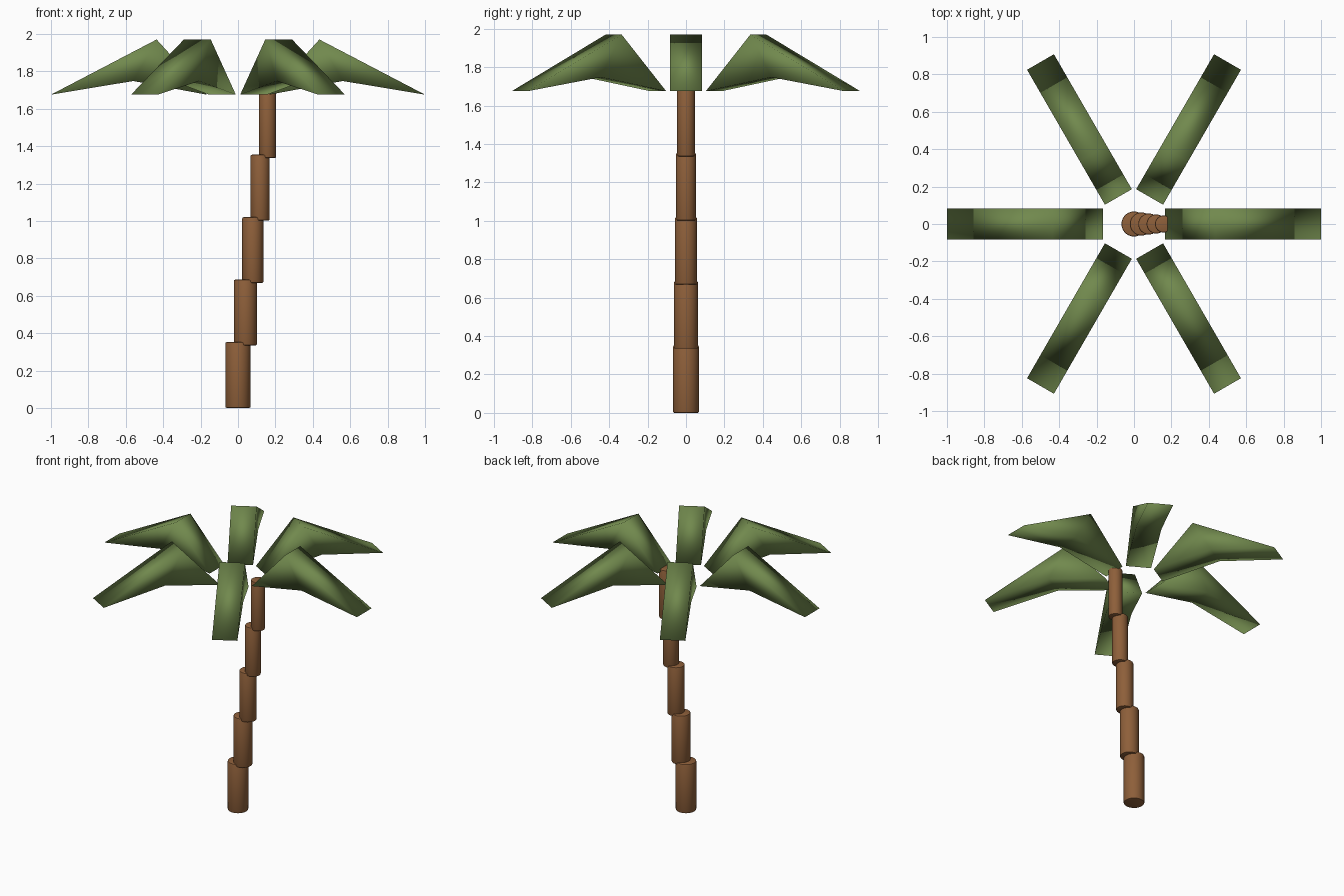
import bpy, bmesh, math
from mathutils import Matrix

if "Cube" in bpy.data.objects:
    bpy.data.objects.remove(bpy.data.objects["Cube"])


def material(name, rgb):
    m = bpy.data.materials.new(name)
    m.diffuse_color = (*rgb, 1)
    m.use_nodes = True
    m.node_tree.nodes["Principled BSDF"].inputs["Base Color"].default_value = m.diffuse_color
    return m


bark = material("brown bark", (0.27, 0.115, 0.042))
green = material("leaf green", (0.165, 0.25, 0.075))


def add_object(name, bm, mat):
    bmesh.ops.recalc_face_normals(bm, faces=bm.faces)
    me = bpy.data.meshes.new(name)
    bm.to_mesh(me)
    bm.free()
    me.materials.append(mat)
    ob = bpy.data.objects.new(name, me)
    bpy.context.collection.objects.link(ob)
    return ob


# Trunk: stacked tapering logs, each shifted to the side, with softened rims
for i in range(5):
    r, h = 0.067 - 0.0053 * i, 0.352
    bm = bmesh.new()
    bmesh.ops.create_cone(bm, cap_ends=True, segments=32, radius1=r, radius2=r, depth=h,
                          matrix=Matrix.Translation((0.0395 * i, 0, 0.334 * i + h / 2)))
    rims = [e for e in bm.edges if abs(e.verts[0].co.z - e.verts[1].co.z) < 1e-4]
    bmesh.ops.bevel(bm, geom=rims, offset=0.007, segments=2, profile=0.5, affect='EDGES')
    ob = add_object(f"trunk_segment_{i + 1}", bm, bark)
    bpy.ops.object.select_all(action='DESELECT')
    ob.select_set(True)
    bpy.context.view_layer.objects.active = ob
    bpy.ops.object.shade_smooth_by_angle(angle=math.radians(40))

# Fronds: one bent four-point profile (radius, height), extruded and repeated in a ring
profile = [(0.167, 1.675), (0.435, 1.97), (1.0, 1.675), (0.56, 1.748)]
half_width = 0.083
for i in range(6):
    bm = bmesh.new()
    face = bm.faces.new([bm.verts.new((x, -half_width, z)) for x, z in profile])
    new = bmesh.ops.extrude_face_region(bm, geom=[face])["geom"]
    bmesh.ops.translate(bm, vec=(0, 2 * half_width, 0),
                        verts=[v for v in new if isinstance(v, bmesh.types.BMVert)])
    bmesh.ops.rotate(bm, verts=bm.verts, matrix=Matrix.Rotation(math.radians(60 * i), 3, 'Z'))
    # extruding keeps the starting face only if needed, so close any open side
    bmesh.ops.holes_fill(bm, edges=[e for e in bm.edges if e.is_boundary], sides=4)
    for f in bm.faces:
        f.smooth = True
    add_object(f"palm_frond_{i + 1}", bm, green)
